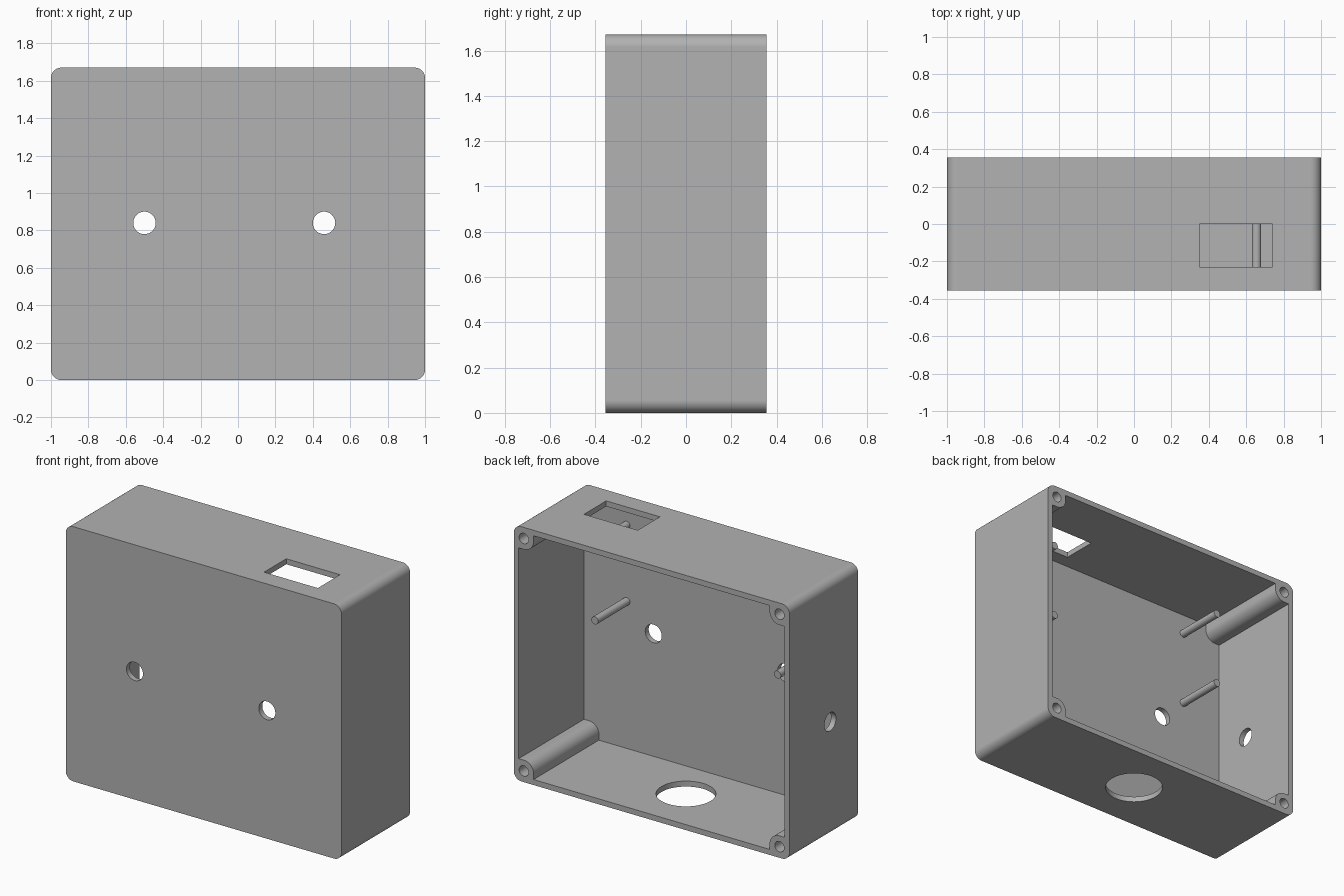
import bpy, math
from mathutils import Matrix

cube = bpy.data.objects.get("Cube")
if cube:
    bpy.data.objects.remove(cube, do_unlink=True)

# Main dimensions
HALF_W, HALF_D, HEIGHT = 1.0, 0.356, 1.67
HALF_H = HEIGHT / 2
WALL = 0.036
BOSS, BOSS_R = 0.144, 0.07
SCREW = 0.073
EDGE_R = 0.055

grey = bpy.data.materials.new("light_grey_plastic")
grey.use_nodes = True
colour = (0.445, 0.445, 0.445, 1)
grey.diffuse_color = colour
grey.node_tree.nodes["Principled BSDF"].inputs["Base Color"].default_value = colour


def prism(name, outline, y0, y1):
    """Extrude an x/z outline (counter-clockwise from the front) along y."""
    n = len(outline)
    verts = [(x, y, z) for y in (y0, y1) for x, z in outline]
    faces = [tuple(range(n)), tuple(reversed(range(n, 2 * n)))]
    faces += [(i, i + n, (i + 1) % n + n, (i + 1) % n) for i in range(n)]
    mesh = bpy.data.meshes.new(name)
    mesh.from_pydata(verts, [], faces)
    mesh.materials.append(grey)
    obj = bpy.data.objects.new(name, mesh)
    bpy.context.collection.objects.link(obj)
    return obj


def arc(cx, cz, r, start, sweep, steps=12):
    return [(cx + r * math.cos(math.radians(start + sweep * i / steps)),
             cz + r * math.sin(math.radians(start + sweep * i / steps)))
            for i in range(steps + 1)]


def circle(cx, cz, r, steps=48):
    return arc(cx, cz, r, 0, 360, steps)[:-1]


def four_corners(corner):
    """Mirror a top right corner path into a closed outline."""
    flip = list(reversed(corner))
    path = (corner + [(-x, z) for x, z in flip]
            + [(-x, -z) for x, z in corner] + [(x, -z) for x, z in flip])
    return [(x, z + HALF_H) for x, z in path]


def cut(target, cutter):
    mod = target.modifiers.new("cut", "BOOLEAN")
    mod.operation = "DIFFERENCE"
    mod.solver = "EXACT"
    mod.object = cutter
    bpy.context.view_layer.objects.active = target
    bpy.ops.object.modifier_apply(modifier=mod.name)
    bpy.data.objects.remove(cutter, do_unlink=True)


def smooth(obj):
    bpy.ops.object.select_all(action="DESELECT")
    obj.select_set(True)
    bpy.context.view_layer.objects.active = obj
    bpy.ops.object.shade_smooth_by_angle(angle=math.radians(30))
    mod = obj.modifiers.new("flat_faces", "WEIGHTED_NORMAL")
    mod.keep_sharp = True


# Shell with rounded long edges
shell = prism("enclosure_shell", four_corners(
    arc(HALF_W - EDGE_R, HALF_H - EDGE_R, EDGE_R, 0, 90)), -HALF_D, HALF_D)

# Cavity open at the back, leaving a screw boss in each corner
bx, bz = HALF_W - BOSS, HALF_H - BOSS
cavity_corner = ([(HALF_W - WALL, bz)]
                 + arc(bx + BOSS_R, bz + BOSS_R, BOSS_R, 270, -90)
                 + [(bx, HALF_H - WALL)])
cut(shell, prism("cavity_cutter", four_corners(cavity_corner),
                 -HALF_D + WALL, HALF_D + 0.1))

# Screw holes in the bosses
for x in (SCREW - HALF_W, HALF_W - SCREW):
    for z in (SCREW, HEIGHT - SCREW):
        cut(shell, prism("screw_cutter", circle(x, z, 0.034, 32),
                         HALF_D - 0.6, HALF_D + 0.1))

# Two round holes in the front wall
for x in (-0.5, 0.46):
    cut(shell, prism("front_hole_cutter", circle(x, 0.84, 0.06),
                     -HALF_D - 0.1, -HALF_D + 0.1))

# Round cable hole in the right wall
side = prism("side_hole_cutter", circle(0, 0, 0.06), -0.1, 0.1)
side.data.transform(Matrix.Translation((-HALF_W, -0.065, 0.75))
                    @ Matrix.Rotation(math.pi / 2, 4, "Z"))
cut(shell, side)

# Large round hole in the floor
floor = prism("floor_hole_cutter", circle(0, 0, 0.178, 64), -0.1, 0.1)
floor.data.transform(Matrix.Rotation(math.pi / 2, 4, "X"))
cut(shell, floor)

# Rectangular window in the top wall
z0, z1 = HEIGHT - 0.1, HEIGHT + 0.1
cut(shell, prism("top_window_cutter",
                 [(0.35, z0), (0.74, z0), (0.74, z1), (0.35, z1)], -0.23, 0))
smooth(shell)

# Mounting pegs standing on the inside of the front wall
for side_name, x in (("left", 0.655), ("right", -0.67)):
    for level, z in (("lower", 1.0), ("upper", 1.5)):
        smooth(prism(f"{level}_{side_name}_peg", circle(x, z, 0.025, 32),
                     -HALF_D + WALL / 2, 0.01))
